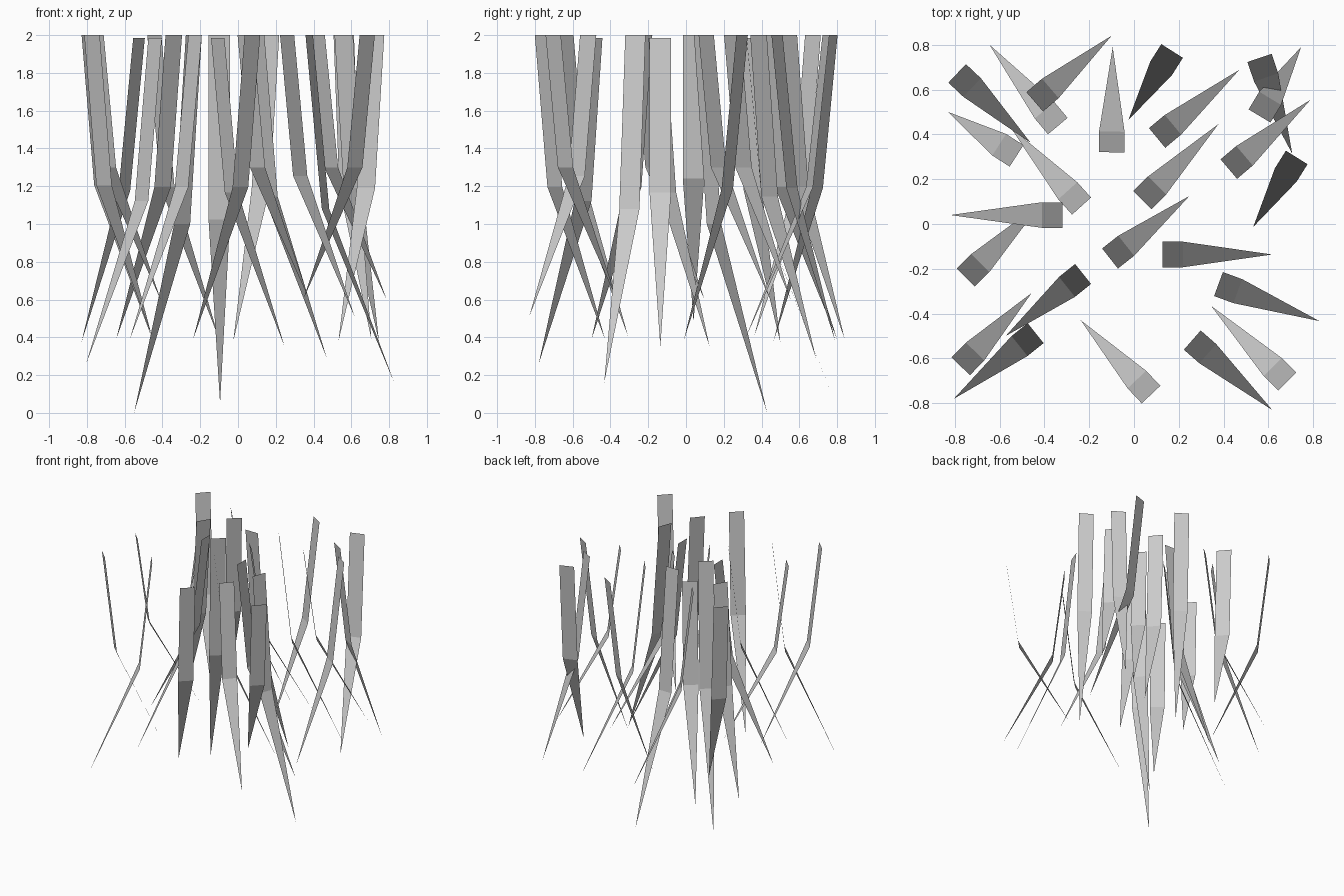
import bpy
from mathutils import Vector

HALF_W = 0.057   # half width of a blade
BEND = 0.092     # horizontal run from the top edge to the bend


def blade(i, ax, ay, tx, ty, tz, top):
    """Flat strip: square upper half, bent at mid height, tapering to a point."""
    a, t = Vector((ax, ay, top)), Vector((tx, ty, tz))
    d = Vector((tx - ax, ty - ay, 0)).normalized()
    s = Vector((-d.y, d.x, 0)) * HALF_W
    b = a + d * BEND
    b.z = (top + tz) / 2
    me = bpy.data.meshes.new("blade")
    me.from_pydata([a - s, a + s, b + s, b - s, t], [], [(0, 1, 2, 3), (3, 2, 4)])
    ob = bpy.data.objects.new(f"blade_{i:02d}", me)
    bpy.context.collection.objects.link(ob)


# top edge centre x, y, then tip x, y, z
BLADES = [
    (-.10, .32, -.095, .79, .05),
    (-.234, .08, -.55, .43, .0),
    (-.34, .437, -.645, .80, .39),
    (-.443, .545, -.10, .84, .39),
    (.17, .772, -.025, .464, .38),
    (.56, .741, .706, .313, .39),
    (.56, .482, .746, .79, .38),
    (.423, .245, .787, .554, .60),
    (.726, .297, .532, -.013, .38),
    (.103, .384, .47, .688, .29),
    (.038, .107, .377, .446, .60),
    (.127 + .25, -.268, .827, -.433, .16),
    (.26, -.518, .617, -.83, .51),
    (.684, -.703, .345, -.366, .60),
    (.076, -.761, -.238, -.429, .39),
    (-.227, -.223, -.573, -.50, .39),
    (-.773, -.635, -.457, -.308, .41),
    (-.751, -.239, -.41, .098, .60),
    (-.319, .04, -.82, .04, .48),
    (-.789, .672, -.461, .362, .41),
]
# blades whose top edge sits slightly lower
LOW_BLADES = [
    (-.107, -.154, .247, .125, .35),
    (.127, -.136, .617, -.136, .35),
    (-.439, -.487, -.804, -.78, .26),
    (-.524, .304, -.83, .50, .37),
]
for i, row in enumerate(BLADES):
    blade(i, *row, 2.0)
for i, row in enumerate(LOW_BLADES):
    blade(len(BLADES) + i, *row, 1.985)
